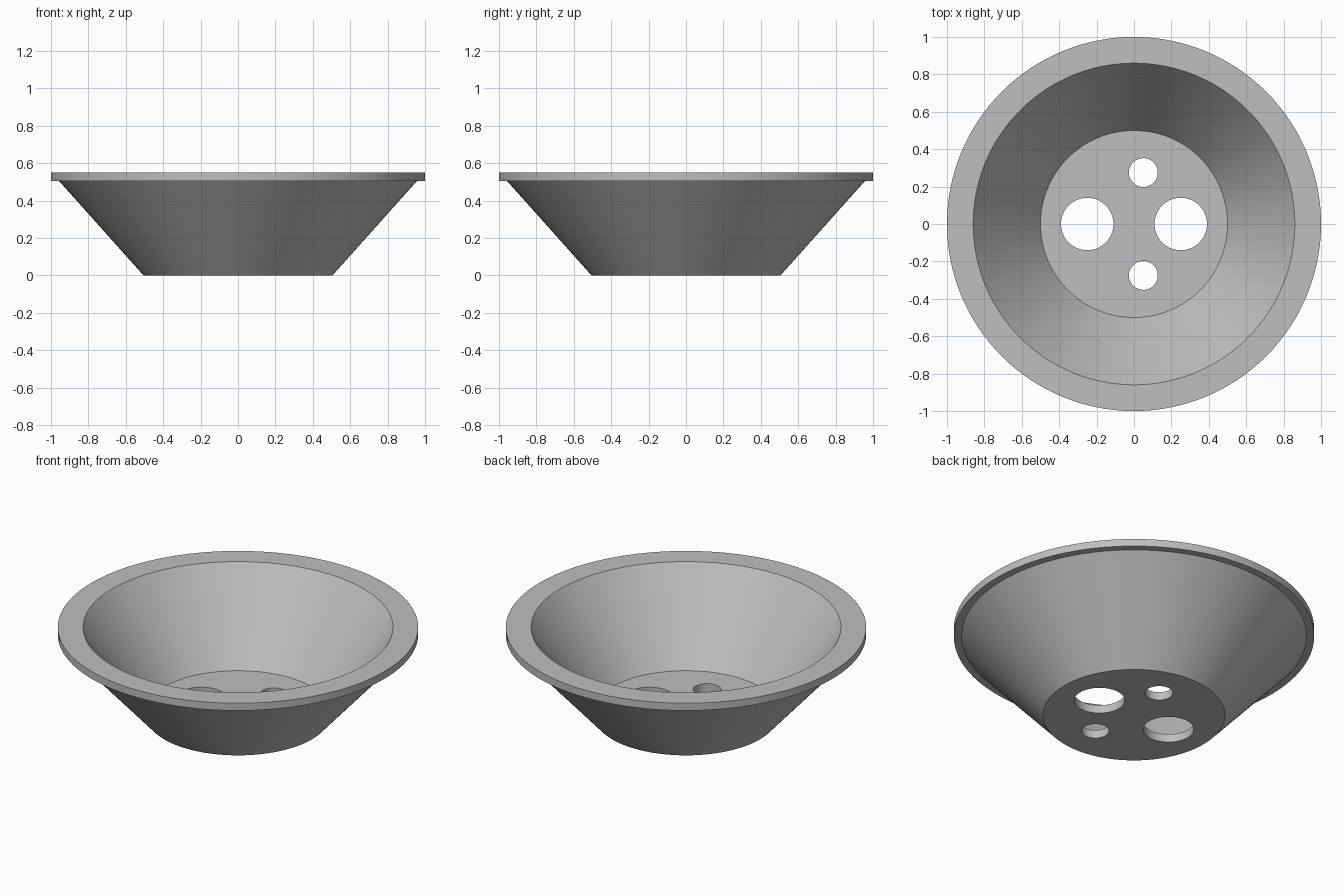
import bpy, bmesh, math

cube = bpy.data.objects.get("Cube")
if cube:
    bpy.data.objects.remove(cube, do_unlink=True)

SEGMENTS = 128

grey = bpy.data.materials.new("plain grey")
grey.use_nodes = True
colour = (0.52, 0.52, 0.52, 1)
grey.diffuse_color = colour
grey.node_tree.nodes["Principled BSDF"].inputs["Base Color"].default_value = colour


def lathe(name, profile):
    """Revolve a (radius, height) profile that starts and ends on the axis."""
    bm = bmesh.new()
    rings = []
    for r, z in profile:
        rings.append([bm.verts.new((r * math.cos(a), r * math.sin(a), z))
                      for a in (math.tau * i / SEGMENTS for i in range(SEGMENTS))])
    for low, high in zip(rings, rings[1:]):
        for i in range(SEGMENTS):
            j = (i + 1) % SEGMENTS
            bm.faces.new((low[i], low[j], high[j], high[i]))
    bm.faces.new(rings[0][::-1])
    bm.faces.new(rings[-1])
    bmesh.ops.recalc_face_normals(bm, faces=bm.faces)
    mesh = bpy.data.meshes.new(name)
    bm.to_mesh(mesh)
    bm.free()
    obj = bpy.data.objects.new(name, mesh)
    bpy.context.collection.objects.link(obj)
    mesh.materials.append(grey)
    return obj


# Bowl: base, sloping wall, flat rim, inner wall and floor
bowl = lathe("bowl", [(0.505, 0), (0.957, 0.505), (1, 0.505),
                      (1, 0.55), (0.86, 0.55), (0.5, 0.05)])
bpy.context.view_layer.objects.active = bowl
bowl.select_set(True)

# Drain holes through the floor: two large, two small
holes = [(-0.25, 0, 0.14), (0.25, 0, 0.14), (0.05, 0.275, 0.077), (0.05, -0.275, 0.077)]
for x, y, radius in holes:
    cutter = lathe("hole_cutter", [(radius, -0.1), (radius, 0.2)])
    cutter.location = (x, y, 0)
    cutter.hide_render = True
    cut = bowl.modifiers.new("hole", 'BOOLEAN')
    cut.operation = 'DIFFERENCE'
    cut.solver = 'EXACT'
    cut.object = cutter
    bpy.ops.object.modifier_apply(modifier=cut.name)
    bpy.data.objects.remove(cutter, do_unlink=True)

bpy.ops.object.shade_smooth_by_angle(angle=math.radians(30))
